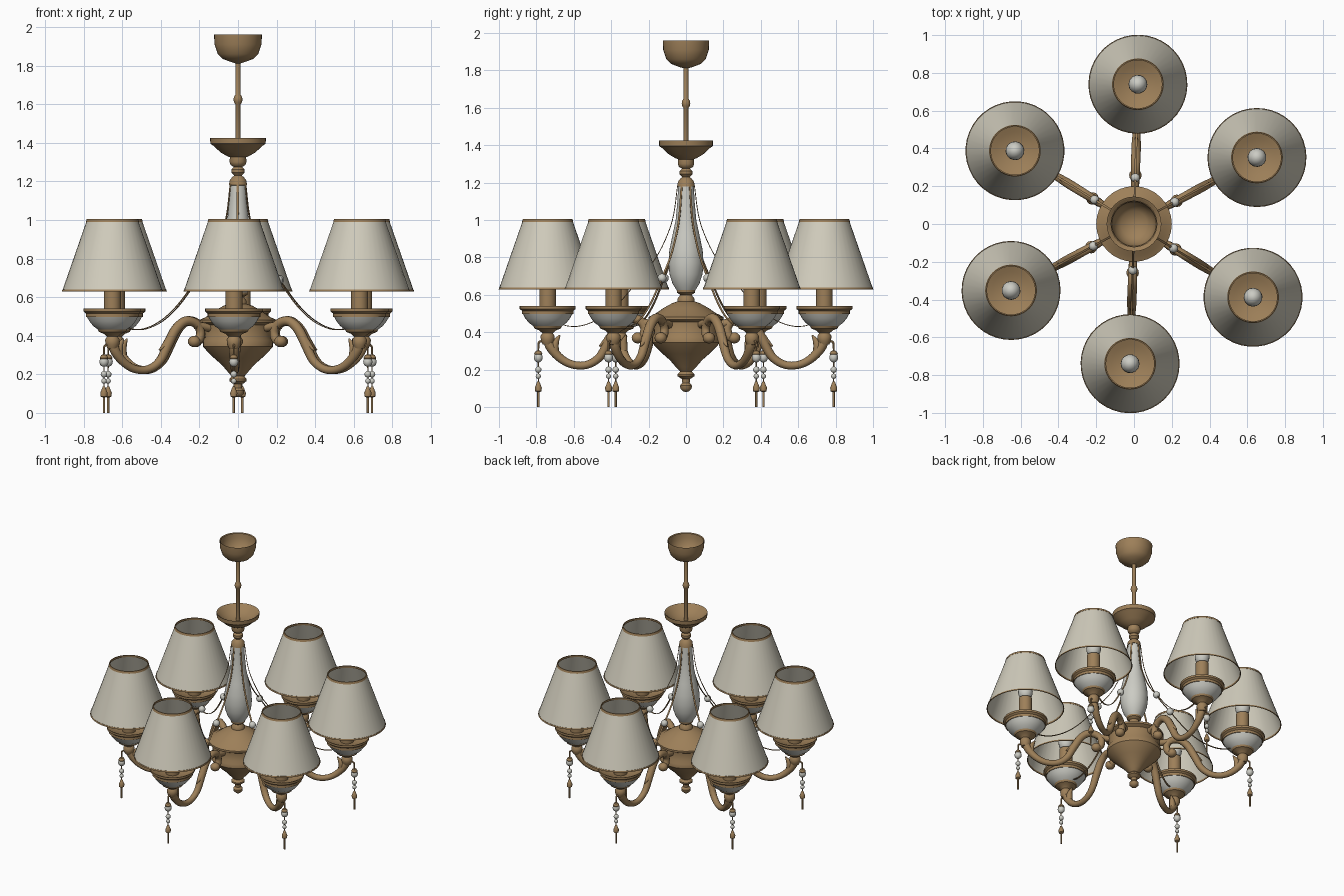
import bpy, bmesh, math
from mathutils import Vector

N = 6                          # number of arms
A0 = math.radians(88.4)        # angle of the first arm
R = 0.74                       # distance of the shades from the axis


def material(name, rgb):
    m = bpy.data.materials.new(name)
    m.diffuse_color = (*rgb, 1)
    return m


GOLD = material("antique_gold", (0.34, 0.215, 0.10))
CREAM = material("cream_fabric", (0.63, 0.60, 0.50))
GLASS = material("pale_glass", (0.60, 0.60, 0.55))


def finish(bm, name, mat, repeat=False, angle=40):
    """Turn a bmesh into one object, or into six rotated copies."""
    bmesh.ops.recalc_face_normals(bm, faces=bm.faces)
    me = bpy.data.meshes.new(name)
    bm.to_mesh(me)
    bm.free()
    me.materials.append(mat)
    me.shade_smooth()
    me.set_sharp_from_angle(angle=math.radians(angle))
    for i in range(N if repeat else 1):
        ob = bpy.data.objects.new(f"{name}_{i + 1}" if repeat else name, me)
        bpy.context.collection.objects.link(ob)
        if repeat:
            ob.rotation_euler.z = A0 + i * math.tau / N


def lathe(name, profile, mat, x=0.0, seg=32, repeat=False):
    """Revolve (radius, z) points about a vertical axis at x."""
    bm = bmesh.new()
    rings = []
    for r, z in profile:
        if r < 1e-5:
            rings.append([bm.verts.new((x, 0, z))] * seg)
        else:
            rings.append([bm.verts.new((x + r * math.cos(math.tau * k / seg),
                                        r * math.sin(math.tau * k / seg), z))
                          for k in range(seg)])
    for a, b in zip(rings, rings[1:]):
        for k in range(seg):
            j = (k + 1) % seg
            vs = list(dict.fromkeys((a[k], a[j], b[j], b[k])))
            if len(vs) > 2:
                bm.faces.new(vs)
    finish(bm, name, mat, repeat)


def spline(pts, steps=5):
    """Catmull-Rom through points of any dimension."""
    p = [Vector(q) for q in pts]
    p = [2 * p[0] - p[1]] + p + [2 * p[-1] - p[-2]]
    out = []
    for a, b, c, d in zip(p, p[1:], p[2:], p[3:]):
        for s in range(steps):
            t = s / steps
            out.append(0.5 * (2 * b + (c - a) * t + (2 * a - 5 * b + 4 * c - d) * t * t
                              + (3 * b - a - 3 * c + d) * t ** 3))
    return out + [p[-2]]


def sweep(name, pts, mat, width=1.0, seg=10, steps=5):
    """Tube in the radial plane from (r, z, radius); width scales it sideways."""
    bm = bmesh.new()
    path = spline(pts, steps)
    rings = []
    for i, q in enumerate(path):
        t = path[min(i + 1, len(path) - 1)] - path[max(i - 1, 0)]
        n = Vector((-t.y, t.x)).normalized()
        rings.append([])
        for k in range(seg):
            c, s = math.cos(math.tau * k / seg), math.sin(math.tau * k / seg)
            rings[-1].append(bm.verts.new((q.x + n.x * c * q.z, s * q.z * width,
                                           q.y + n.y * c * q.z)))
    for a, b in zip(rings, rings[1:]):
        for k in range(seg):
            j = (k + 1) % seg
            bm.faces.new((a[k], a[j], b[j], b[k]))
    bm.faces.new(rings[0])
    bm.faces.new(rings[-1])
    finish(bm, name, mat, True)


def beads(name, items, mat):
    """Spheres from (r, z, radius, vertical stretch)."""
    bm = bmesh.new()
    for x, z, r, st in items:
        vs = bmesh.ops.create_uvsphere(bm, u_segments=14, v_segments=10, radius=r)["verts"]
        for v in vs:
            v.co = (v.co.x + x, v.co.y, v.co.z * st + z)
    finish(bm, name, mat, True)


# Ceiling cup, open at the top
lathe("ceiling_cup", [(0.118, 1.955), (0.124, 1.96), (0.122, 1.91), (0.105, 1.86), (0.08, 1.835),
                      (0.04, 1.82), (0.015, 1.812), (0, 1.825), (0.07, 1.845), (0.1, 1.875),
                      (0.115, 1.92), (0.118, 1.955)], GOLD)

# Hanging rod with its middle bead
lathe("hanging_rod", [(0.013, 1.82), (0.013, 1.65), (0.021, 1.637), (0.023, 1.625), (0.021, 1.61),
                      (0.013, 1.6), (0.013, 1.36)], GOLD, seg=16)

# Upper dish and turned neck
lathe("upper_dish", [(0, 1.365), (0.06, 1.37), (0.115, 1.395), (0.135, 1.42), (0.145, 1.425),
                     (0.143, 1.395), (0.128, 1.385), (0.09, 1.35), (0.055, 1.33), (0.042, 1.325),
                     (0.044, 1.30), (0.038, 1.285), (0.022, 1.275), (0.034, 1.262), (0.034, 1.245),
                     (0.02, 1.23), (0.03, 1.222), (0.043, 1.205), (0.047, 1.18), (0, 1.178)], GOLD)

# Glass vase column
lathe("glass_column", [(0.042, 1.18), (0.046, 1.1), (0.055, 1.0), (0.072, 0.92), (0.089, 0.84),
                       (0.094, 0.77), (0.088, 0.71), (0.072, 0.66), (0.05, 0.625)], GLASS)

# Central body and bottom finial
lathe("central_body", [(0, 0.63), (0.05, 0.628), (0.048, 0.612), (0.03, 0.60), (0.045, 0.58),
                       (0.045, 0.565), (0.075, 0.555), (0.12, 0.53), (0.17, 0.495), (0.2, 0.482),
                       (0.2, 0.468), (0.175, 0.455), (0.17, 0.395), (0.182, 0.375), (0.182, 0.345),
                       (0.165, 0.325), (0.125, 0.285), (0.085, 0.25), (0.055, 0.215), (0.03, 0.19),
                       (0.045, 0.175), (0.045, 0.165), (0.022, 0.15), (0.02, 0.13), (0.032, 0.115),
                       (0.03, 0.098), (0.015, 0.083), (0, 0.081)], GOLD)

# Scrolled arms: curl near the body, hump, low sweep, rise to the dish
sweep("arm", [(0.255, 0.365, 0.022), (0.228, 0.385, 0.024), (0.222, 0.425, 0.023),
              (0.25, 0.465, 0.024), (0.31, 0.475, 0.025), (0.365, 0.435, 0.026),
              (0.41, 0.36, 0.026), (0.46, 0.27, 0.023), (0.53, 0.226, 0.021),
              (0.61, 0.228, 0.021), (0.68, 0.268, 0.023), (0.728, 0.33, 0.027),
              (0.74, 0.39, 0.024)], GOLD)
sweep("arm_bracket", [(0.14, 0.44, 0.024), (0.19, 0.445, 0.022), (0.25, 0.455, 0.022)], GOLD)
beads("arm_scroll", [(0.258, 0.37, 0.033, 0.9)], GOLD)

# Leaf tips on the arms
sweep("arm_leaf", [(0.385, 0.41, 0.02), (0.42, 0.36, 0.02), (0.465, 0.325, 0.003)], GOLD)
sweep("tip_leaf", [(0.70, 0.29, 0.02), (0.70, 0.34, 0.02), (0.675, 0.385, 0.004)], GOLD)

# Candle dishes: gold rim and foot, glass cup
lathe("dish_foot", [(0, 0.436), (0.078, 0.436), (0.07, 0.42), (0.045, 0.41), (0.028, 0.395),
                    (0.038, 0.38), (0.036, 0.355), (0.026, 0.335), (0, 0.33)],
      GOLD, x=R, seg=24, repeat=True)
lathe("dish_glass", [(0.132, 0.497), (0.12, 0.475), (0.1, 0.45), (0.075, 0.432)],
      GLASS, x=R, repeat=True)
lathe("dish_rim", [(0.045, 0.505), (0.1, 0.515), (0.14, 0.537), (0.15, 0.54), (0.15, 0.525),
                   (0.137, 0.515), (0.137, 0.497), (0.12, 0.497)], GOLD, x=R, repeat=True)

# Candle tubes and bulbs
lathe("candle_tube", [(0.044, 0.50), (0.044, 0.71), (0, 0.71)], GOLD, x=R, seg=24, repeat=True)
beads("bulb", [(R, 0.76, 0.05, 1.25)], GLASS)

# Lamp shades with gold trims
lathe("lamp_shade", [(0.26, 0.633), (0.132, 1.0)], CREAM, x=R, seg=40, repeat=True)
lathe("shade_top_trim", [(0.129, 0.99), (0.137, 0.99), (0.133, 1.005), (0.127, 1.005),
                         (0.129, 0.99)], GOLD, x=R, seg=40, repeat=True)
lathe("shade_bottom_trim", [(0.257, 0.63), (0.262, 0.63), (0.2595, 0.64), (0.255, 0.64),
                            (0.257, 0.63)], GOLD, x=R, seg=40, repeat=True)

# Flat swags from the column top to the dishes, each with a bead
w = 0.0022
sweep("swag", [(0.045, 1.185, w), (0.066, 1.03, w), (0.1, 0.92, w), (0.16, 0.80, w),
               (0.25, 0.685, w), (0.36, 0.555, w), (0.46, 0.475, w), (0.56, 0.435, w),
               (0.64, 0.435, w), (0.69, 0.46, w)], GOLD, width=3, seg=6, steps=4)
beads("swag_bead", [(0.245, 0.69, 0.024, 1)], GLASS)

# Hanging drops: hook, beads, cap and thin rod
P = 0.79
sweep("drop_hook", [(0.735, 0.335, 0.006), (0.765, 0.352, 0.006), (0.787, 0.345, 0.006),
                    (P, 0.31, 0.005), (P, 0.2, 0.003), (P, 0.1, 0.003)], GOLD, seg=6)
beads("drop_beads", [(P, 0.265, 0.024, 1.1), (P, 0.2, 0.017, 1), (P, 0.165, 0.014, 1)], GLASS)
lathe("drop_cap", [(0, 0.305), (0.014, 0.3), (0.022, 0.285), (0.02, 0.28), (0, 0.28)],
      GOLD, x=P, seg=12, repeat=True)
lathe("drop_end", [(0, 0.14), (0.007, 0.135), (0.014, 0.115), (0.019, 0.105), (0.017, 0.085),
                   (0.006, 0.08), (0.006, 0), (0, 0)], GOLD, x=P, seg=12, repeat=True)
